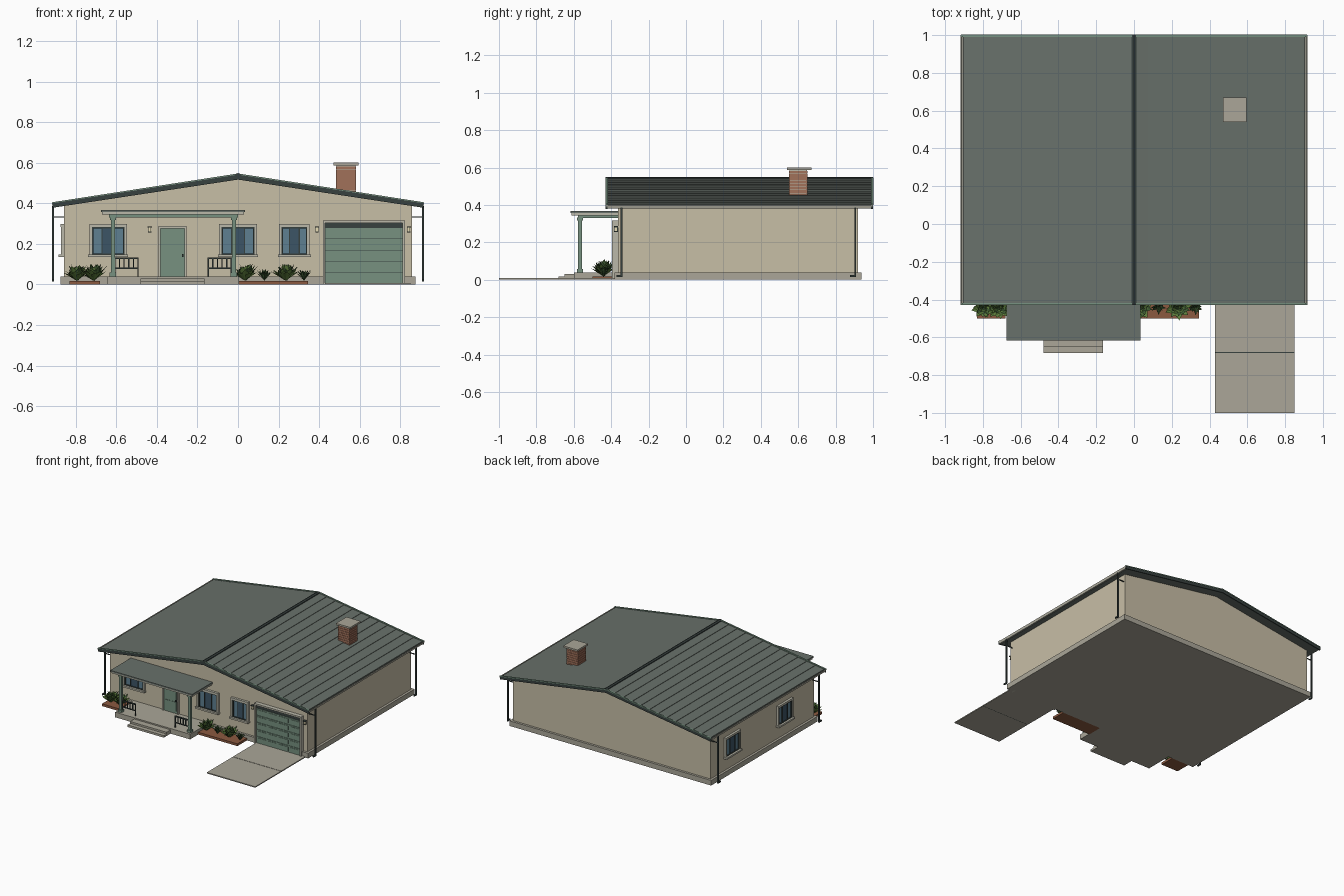
import bpy, bmesh, math, random
from mathutils import Vector, Matrix

if "Cube" in bpy.data.objects:
    bpy.data.objects.remove(bpy.data.objects["Cube"])

random.seed(4)
mats = {}


def mat(name, hexcol):
    c = [int(hexcol[i:i + 2], 16) / 255 for i in (0, 2, 4)]
    m = bpy.data.materials.new(name)
    m.diffuse_color = (*[v ** 2.2 for v in c], 1)
    m.use_nodes = True
    m.node_tree.nodes["Principled BSDF"].inputs["Base Color"].default_value = m.diffuse_color
    mats[name] = m


for n, h in dict(wall='C6BDA5', concrete='A9A597', roof='68706A', dark='3A4341', green='76907F',
                 trim='B9B7A8', glass='5F7F90', pane='3F5566', brick='A0705A', leaf='5F7F3F',
                 leaf_dark='3F5A35', soil='8A5A42', lamp='E8DDB5').items():
    mat(n, h)


def finish(name, bm, m):
    bmesh.ops.recalc_face_normals(bm, faces=bm.faces)
    me = bpy.data.meshes.new(name)
    bm.to_mesh(me)
    bm.free()
    me.materials.append(mats[m])
    o = bpy.data.objects.new(name, me)
    bpy.context.collection.objects.link(o)
    return o


def boxes(name, m, *specs, at=None):
    """Boxes given as (x0, x1, y0, y1, z0, z1), joined in one object."""
    bm = bmesh.new()
    for x0, x1, y0, y1, z0, z1 in specs:
        mx = Matrix.Translation(((x0 + x1) / 2, (y0 + y1) / 2, (z0 + z1) / 2)) @ \
            Matrix.Diagonal((x1 - x0, y1 - y0, z1 - z0, 1))
        bmesh.ops.create_cube(bm, size=1, matrix=mx)
    o = finish(name, bm, m)
    if at:
        o.matrix_world = at
    return o


def prism(name, m, pts, y0, y1):
    """Extrude an x-z outline along y."""
    bm = bmesh.new()
    f = bm.faces.new([bm.verts.new((x, y0, z)) for x, z in pts])
    r = bmesh.ops.extrude_face_region(bm, geom=[f])
    bmesh.ops.translate(bm, vec=(0, y1 - y0, 0), verts=[v for v in r['geom'] if isinstance(v, bmesh.types.BMVert)])
    return finish(name, bm, m)


def roof_z(x):
    return 0.54 - 0.155 * abs(x)


# House body and foundation
WX, WF, WB = 0.857, -0.364, 0.92
prism('walls', 'wall', [(-WX, 0.03), (WX, 0.03), (WX, roof_z(WX) - 0.018), (0, 0.522), (-WX, roof_z(WX) - 0.018)], WF, WB)
boxes('foundation', 'concrete', (-0.875, 0.875, -0.382, 0.938, 0, 0.04))

# Roof with stepped shingle courses
EX, N = 0.905, 12
right = []
for i in range(N):
    a, b = EX * (1 - i / N), EX * (1 - (i + 1) / N)
    right += [(a, roof_z(a) + 0.003), (b, roof_z(b))]
right = right[:-1]
top = right + [(0, 0.541)] + [(-x, z) for x, z in reversed(right)]
under = [(-EX, roof_z(EX) - 0.02), (0, 0.52), (EX, roof_z(EX) - 0.02)]
prism('roof', 'roof', top + under, -0.42, 0.99)
prism('ridge_cap', 'dark', [(-0.014, 0.537), (0.014, 0.537), (0.012, 0.545), (0, 0.549), (-0.012, 0.545)], -0.43, 1.0)
for name, y in (('front', -0.43), ('back', 0.99)):
    prism(name + '_rake_board', 'dark', [(-0.915, 0.378), (0, 0.517), (0.915, 0.378), (0.915, 0.4), (0, 0.541), (-0.915, 0.4)], y, y + 0.01)
    prism(name + '_rake_cap', 'green', [(-0.917, 0.399), (0, 0.54), (0.917, 0.399), (0.917, 0.405), (0, 0.547), (-0.917, 0.405)], y, y + 0.012)

# Gutters and downspouts
for s, side in ((-1, 'left'), (1, 'right')):
    prism(side + '_gutter', 'trim', [(s * x, z) for x, z in ((0.9, 0.383), (0.912, 0.383), (0.918, 0.4), (0.913, 0.4), (0.91, 0.389), (0.9, 0.389))], -0.43, 1.0)
    xa, xb = sorted((s * 0.907, s * 0.917))
    for y, end in ((-0.35, 'front'), (0.9, 'back')):
        boxes(f'{side}_{end}_downspout', 'dark', (xa, xb, y, y + 0.01, 0.02, 0.386),
              (xa, xb, y - 0.022, y + 0.01, 0.015, 0.026),
              (min(xa, s * 0.857), max(xb, s * 0.857), y + 0.002, y + 0.008, 0.33, 0.336))

# Chimney with brick courses
boxes('chimney_mortar', 'trim', (0.486, 0.579, 0.554, 0.646, 0.42, 0.586))
boxes('chimney_bricks', 'brick', *[(0.483, 0.582, 0.551, 0.649, 0.43 + i * 0.0172, 0.445 + i * 0.0172) for i in range(9)])
boxes('chimney_cap', 'concrete', (0.472, 0.595, 0.54, 0.67, 0.586, 0.6))


# Windows: local x along the wall, -y outward
def window(name, w, at):
    h, z0, z1 = w / 2, 0.145, 0.295
    f = 0.012
    boxes(name + '_trim', 'trim', (-h, -h + f, -0.016, 0.01, z0, z1), (h - f, h, -0.016, 0.01, z0, z1),
          (-h, h, -0.018, 0.01, z1 - f, z1 + 0.004), (-h - 0.006, h + 0.006, -0.028, 0.01, z0 - 0.01, z0 + 0.003), at=at)
    i = h - f
    boxes(name + '_frame', 'dark', (-i, -i + 0.007, -0.012, 0.01, z0, z1 - f), (i - 0.007, i, -0.012, 0.01, z0, z1 - f),
          (-i, i, -0.012, 0.01, z0, z0 + 0.008), (-i, i, -0.012, 0.01, z1 - f - 0.007, z1 - f),
          (-i * 0.42, -i * 0.42 + 0.005, -0.01, 0.01, z0, z1 - f), (i * 0.42 - 0.005, i * 0.42, -0.01, 0.01, z0, z1 - f), at=at)
    boxes(name + '_glass', 'glass', (-i, i, -0.004, 0.01, z0, z1 - f), at=at)
    boxes(name + '_dark_pane', 'pane', (-i * 0.4, i * 0.4, -0.006, 0.01, z0, z1 - f), at=at)


for i, (x, w) in enumerate(((-0.64, 0.185), (0, 0.185), (0.278, 0.15))):
    window(f'front_window_{i + 1}', w, Matrix.Translation((x, WF, 0)))
for i, y in enumerate((0.01, 0.66)):
    window(f'left_window_{i + 1}', 0.185, Matrix.Translation((-WX, y, 0)) @ Matrix.Rotation(-math.pi / 2, 4, 'Z'))

# Front door
boxes('door_trim', 'trim', (-0.392, -0.382, -0.38, -0.36, 0.04, 0.285), (-0.263, -0.253, -0.38, -0.36, 0.04, 0.285),
      (-0.392, -0.253, -0.382, -0.36, 0.275, 0.287))
boxes('door', 'green', (-0.382, -0.263, -0.372, -0.36, 0.04, 0.275),
      *[(x, x + 0.042, -0.376, -0.36, z, z + h) for x in (-0.37, -0.317) for z, h in ((0.055, 0.075), (0.145, 0.065), (0.222, 0.04))])
boxes('door_handle', 'dark', (-0.276, -0.268, -0.384, -0.37, 0.135, 0.15))

# Garage door and driveway
boxes('garage_trim', 'trim', (0.418, 0.43, -0.396, -0.36, 0, 0.315), (0.812, 0.824, -0.396, -0.36, 0, 0.315),
      (0.418, 0.824, -0.396, -0.36, 0.303, 0.316))
boxes('garage_backing', 'dark', (0.43, 0.812, -0.384, -0.36, 0.004, 0.303))
rows = [0.006 + i * 0.055 for i in range(5)]
boxes('garage_door', 'green', *[(0.432, 0.81, -0.388, -0.37, z, z + 0.0525) for z in rows],
      *[(x, x + 0.078, -0.391, -0.37, z + 0.009, z + 0.043) for z in rows for x in (0.441, 0.534, 0.63, 0.723)])
boxes('driveway', 'concrete', (0.43, 0.85, -0.678, -0.37, 0, 0.008), (0.43, 0.85, -1.0, -0.682, 0, 0.008))
boxes('driveway_joint', 'dark', (0.43, 0.85, -0.682, -0.678, 0, 0.006))

# Wall lamps
for i, x in enumerate((-0.435, 0.39, 0.842)):
    boxes(f'wall_lamp_{i + 1}', 'dark', (x - 0.006, x + 0.006, -0.37, -0.36, 0.255, 0.285),
          (x - 0.01, x + 0.01, -0.386, -0.36, 0.28, 0.286), (x - 0.008, x + 0.008, -0.384, -0.366, 0.256, 0.26))
    boxes(f'wall_lamp_glass_{i + 1}', 'lamp', (x - 0.007, x + 0.007, -0.382, -0.368, 0.26, 0.28))

# Porch floor, steps, roof and posts
boxes('porch_floor', 'concrete', (-0.645, 0.005, -0.6, -0.37, 0, 0.04))
boxes('porch_steps', 'concrete', (-0.48, -0.165, -0.65, -0.59, 0, 0.03), (-0.48, -0.165, -0.683, -0.64, 0, 0.016))
boxes('porch_roof', 'roof', (-0.675, 0.035, -0.618, -0.36, 0.356, 0.367))
boxes('porch_fascia', 'trim', (-0.67, 0.03, -0.612, -0.36, 0.344, 0.356))
boxes('porch_beam', 'green', (-0.635, 0, -0.578, -0.556, 0.33, 0.344),
      (-0.635, -0.613, -0.578, -0.36, 0.33, 0.344), (-0.022, 0, -0.578, -0.36, 0.33, 0.344))
for i, x in enumerate((-0.617, -0.02)):
    y = -0.567
    boxes(f'porch_post_{i + 1}', 'green', (x - 0.01, x + 0.01, y - 0.01, y + 0.01, 0.04, 0.335),
          (x - 0.016, x + 0.016, y - 0.016, y + 0.016, 0.04, 0.058), (x - 0.015, x + 0.015, y - 0.015, y + 0.015, 0.318, 0.332))
for i, (a, b) in enumerate(((-0.61, -0.49), (-0.15, -0.03))):
    boxes(f'porch_railing_{i + 1}', 'dark', (a, b, -0.573, -0.561, 0.126, 0.133), (a, b, -0.571, -0.563, 0.077, 0.083),
          *[(x - 0.003, x + 0.003, -0.57, -0.564, 0.04 if x in (a + 0.003, b - 0.003) else 0.08, 0.13)
            for x in [a + 0.003 + k * (b - a - 0.006) / 5 for k in range(6)]])


# Planting beds
def plant(name, m, x, y, n, size, width, spread):
    bm = bmesh.new()
    for k in range(n):
        ang = k * 2.4 + random.uniform(-0.2, 0.2)
        tilt = spread * math.sqrt((k + 0.5) / n)
        d = Vector((math.cos(ang) * math.sin(tilt), math.sin(ang) * math.sin(tilt), math.cos(tilt)))
        s = Vector((-math.sin(ang), math.cos(ang), 0)) * width
        base = Vector((x, y, 0.018))
        L = size * random.uniform(0.8, 1.05)
        mid = base + d * L * 0.6 + Vector((0, 0, 0.006))
        v = [bm.verts.new(p) for p in (base, mid + s, base + d * L, mid - s)]
        bm.faces.new((v[0], v[1], v[2]))
        bm.faces.new((v[0], v[2], v[3]))
    finish(name, bm, m)


for i, (a, b) in enumerate(((-0.83, -0.68), (0.0, 0.345))):
    boxes(f'planter_bed_{i + 1}', 'soil', (a, b, -0.5, -0.38, 0, 0.018))
for i, x in enumerate((-0.795, -0.712, 0.035, 0.235)):
    plant(f'bush_{i + 1}', 'leaf', x, -0.442, 26, 0.085, 0.017, 1.05)
    plant(f'bush_core_{i + 1}', 'leaf_dark', x + 0.006, -0.436, 16, 0.09, 0.014, 0.75)
for i, x in enumerate((0.13, 0.325)):
    plant(f'spiky_plant_{i + 1}', 'leaf_dark', x, -0.44, 18, 0.062, 0.007, 0.8)
